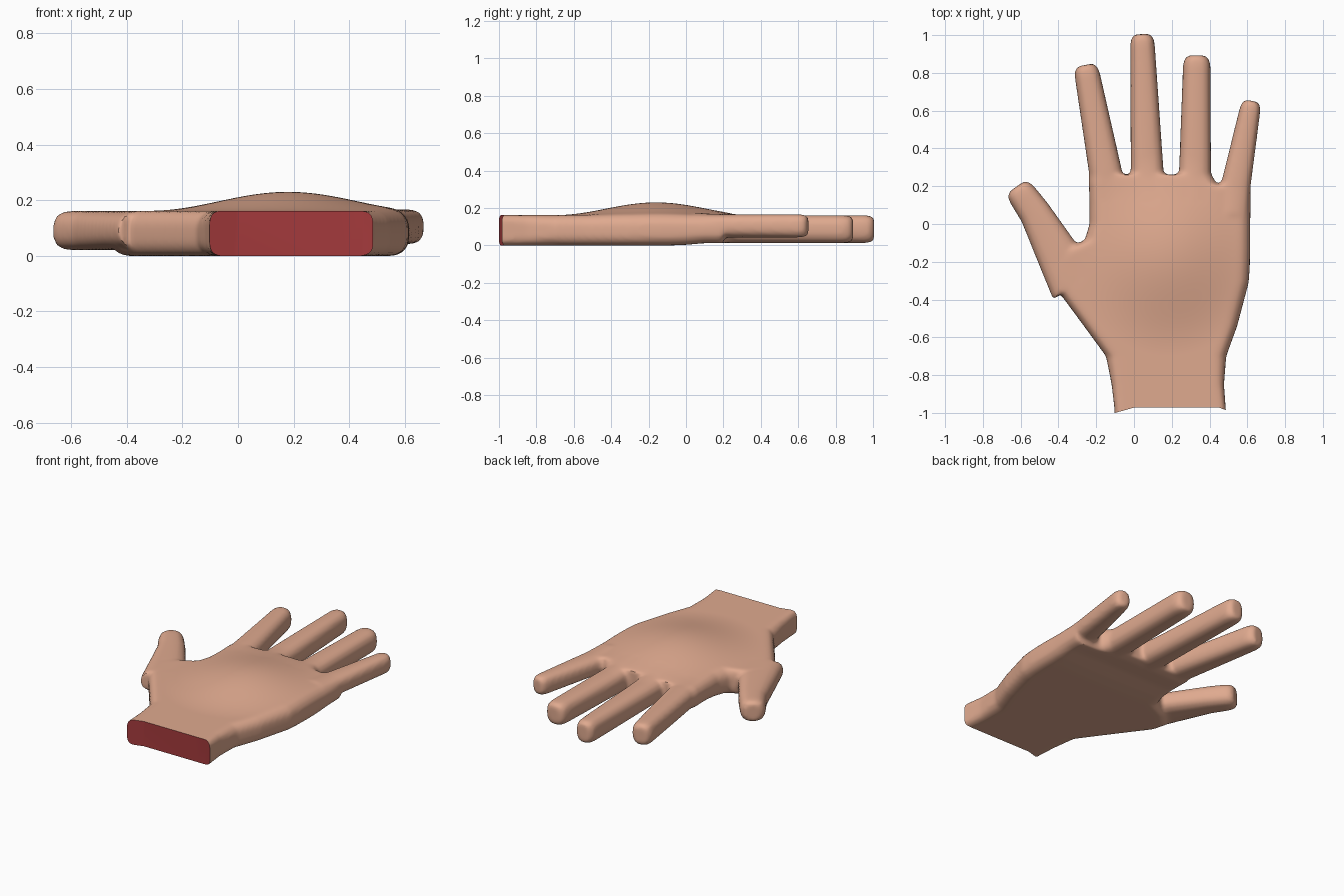
import bpy, bmesh, math
from mathutils import Vector

if "Cube" in bpy.data.objects:
    bpy.data.objects.remove(bpy.data.objects["Cube"])


def material(name, rgb):
    m = bpy.data.materials.new(name)
    m.diffuse_color = (*rgb, 1)
    m.use_nodes = True
    m.node_tree.nodes["Principled BSDF"].inputs["Base Color"].default_value = m.diffuse_color
    return m


skin = material("skin", (0.74, 0.40, 0.275))
red = material("cut_red", (0.37, 0.042, 0.045))


def loft(bm, rings):
    """Skin a list of point rings and close both ends."""
    vs = [[bm.verts.new(p) for p in ring] for ring in rings]
    n = len(vs[0])
    for a, b in zip(vs, vs[1:]):
        for i in range(n):
            j = (i + 1) % n
            bm.faces.new((a[i], a[j], b[j], b[i]))
    bm.faces.new(vs[0][::-1])
    bm.faces.new(vs[-1])


def palm_ring(y, x0, x1, z0, z1, r):
    """Rounded rectangle across the hand at y."""
    pts = []
    for k in range(4):
        cx = x1 - r if k in (0, 3) else x0 + r
        cz = z1 - r if k in (0, 1) else z0 + r
        for s in range(6):
            a = math.pi / 2 * (k + s / 5)
            pts.append((cx + r * math.cos(a), y, cz + r * math.sin(a)))
    return pts


def finger(bm, path, z0, z1):
    """Tapered tube along (x, y, width) points, with a rounded tip."""
    axis = (Vector(path[-1][:2]) - Vector(path[-2][:2])).normalized()
    x, y, w = path[-1]
    stations = [(px, py, pw, 1) for px, py, pw in path[:-1]]
    for back, f in ((0.06, 1), (0.03, 0.94), (0.012, 0.8), (0, 0.55)):
        stations.append((x - axis.x * back, y - axis.y * back, w * f, f))
    side = Vector((axis.y, -axis.x, 0))
    rings = []
    for px, py, pw, f in stations:
        ring = []
        for i in range(24):
            a = math.tau * i / 24
            c, s = math.cos(a), math.sin(a)
            u = math.copysign(abs(c) ** 0.75, c) * pw / 2
            v = math.copysign(abs(s) ** 0.75, s) * (z1 - z0) / 2 * (0.5 + f / 2)
            ring.append(Vector((px, py, (z0 + z1) / 2 + v)) + side * u)
        rings.append(ring)
    loft(bm, rings)


def to_object(bm, name):
    bmesh.ops.recalc_face_normals(bm, faces=bm.faces)
    me = bpy.data.meshes.new(name)
    bm.to_mesh(me)
    bm.free()
    ob = bpy.data.objects.new(name, me)
    bpy.context.collection.objects.link(ob)
    me.materials.append(skin)
    me.materials.append(red)
    return ob


bm = bmesh.new()
# palm and wrist: y, left x, right x, bottom, top, corner radius
loft(bm, [palm_ring(*s) for s in (
    (-1.08, -0.098, 0.492, 0, 0.162, 0.035),
    (-0.97, -0.104, 0.485, 0, 0.162, 0.035),
    (-0.85, -0.118, 0.476, 0, 0.162, 0.045),
    (-0.70, -0.148, 0.488, 0, 0.162, 0.06),
    (-0.54, -0.265, 0.546, 0, 0.162, 0.06),
    (-0.31, -0.435, 0.607, 0, 0.162, 0.06),
    (-0.22, -0.46, 0.613, 0, 0.162, 0.06),
    (-0.14, -0.38, 0.615, 0, 0.162, 0.06),
    (-0.085, -0.26, 0.615, 0, 0.162, 0.06),
    (0.00, -0.235, 0.615, 0.003, 0.162, 0.06),
    (0.10, -0.235, 0.617, 0.012, 0.162, 0.06),
    (0.195, -0.238, 0.617, 0.012, 0.162, 0.06),
    (0.21, -0.24, 0.44, 0.012, 0.162, 0.06),
    (0.262, -0.24, 0.41, 0.02, 0.16, 0.065))])
# thumb, index, middle, ring and little finger
finger(bm, [(-0.33, -0.33, 0.24), (-0.405, -0.16, 0.23),
            (-0.525, 0.06, 0.17), (-0.622, 0.198, 0.155)], 0.02, 0.162)
finger(bm, [(-0.135, 0.12, 0.19), (-0.15, 0.27, 0.175), (-0.257, 0.842, 0.135)], 0.016, 0.162)
finger(bm, [(0.07, 0.12, 0.19), (0.07, 0.27, 0.175), (0.043, 1.005, 0.13)], 0.012, 0.162)
finger(bm, [(0.32, 0.12, 0.18), (0.323, 0.27, 0.17), (0.333, 0.893, 0.146)], 0.012, 0.162)
finger(bm, [(0.525, 0.05, 0.17), (0.538, 0.2, 0.158), (0.623, 0.652, 0.112)], 0.042, 0.167)
hand = to_object(bm, "hand")
bpy.context.view_layer.objects.active = hand
hand.select_set(True)

# fuse the parts into one soft skin
rm = hand.modifiers.new("fuse", "REMESH")
rm.mode = "VOXEL"
rm.voxel_size = 0.013
sm = hand.modifiers.new("soften", "SMOOTH")
sm.factor = 0.5
sm.iterations = 5
for m in ("fuse", "soften"):
    bpy.ops.object.modifier_apply(modifier=m)

# swelling on the upper side of the palm
for v in hand.data.vertices:
    d = math.hypot((v.co.x - 0.18) / 0.5, (v.co.y + 0.16) / 0.54)
    if d < 1:
        v.co.z += 0.068 * math.cos(d * math.pi / 2) ** 2 * max(0, v.co.z / 0.162)

# slightly hollow red cut at the wrist
bm = bmesh.new()
outline = [(-0.5, -1.2), (1, -1.2), (1, -1.0), (0.5, -0.99), (0.45, -0.972),
           (0.0, -0.972), (-0.1, -1.0), (-0.5, -1.05)]
loft(bm, [[(x, y, z) for x, y in outline] for z in (-0.2, 0.5)])
cutter = to_object(bm, "wrist_cutter")
cutter.hide_render = True
for p in cutter.data.polygons:
    p.material_index = 1
for p in hand.data.polygons:
    p.material_index = 0
cut = hand.modifiers.new("wrist_cut", "BOOLEAN")
cut.operation = "DIFFERENCE"
cut.solver = "EXACT"
cut.object = cutter
bpy.ops.object.modifier_apply(modifier="wrist_cut")
bpy.data.objects.remove(cutter)
bpy.ops.object.shade_smooth_by_angle(angle=math.radians(40))
